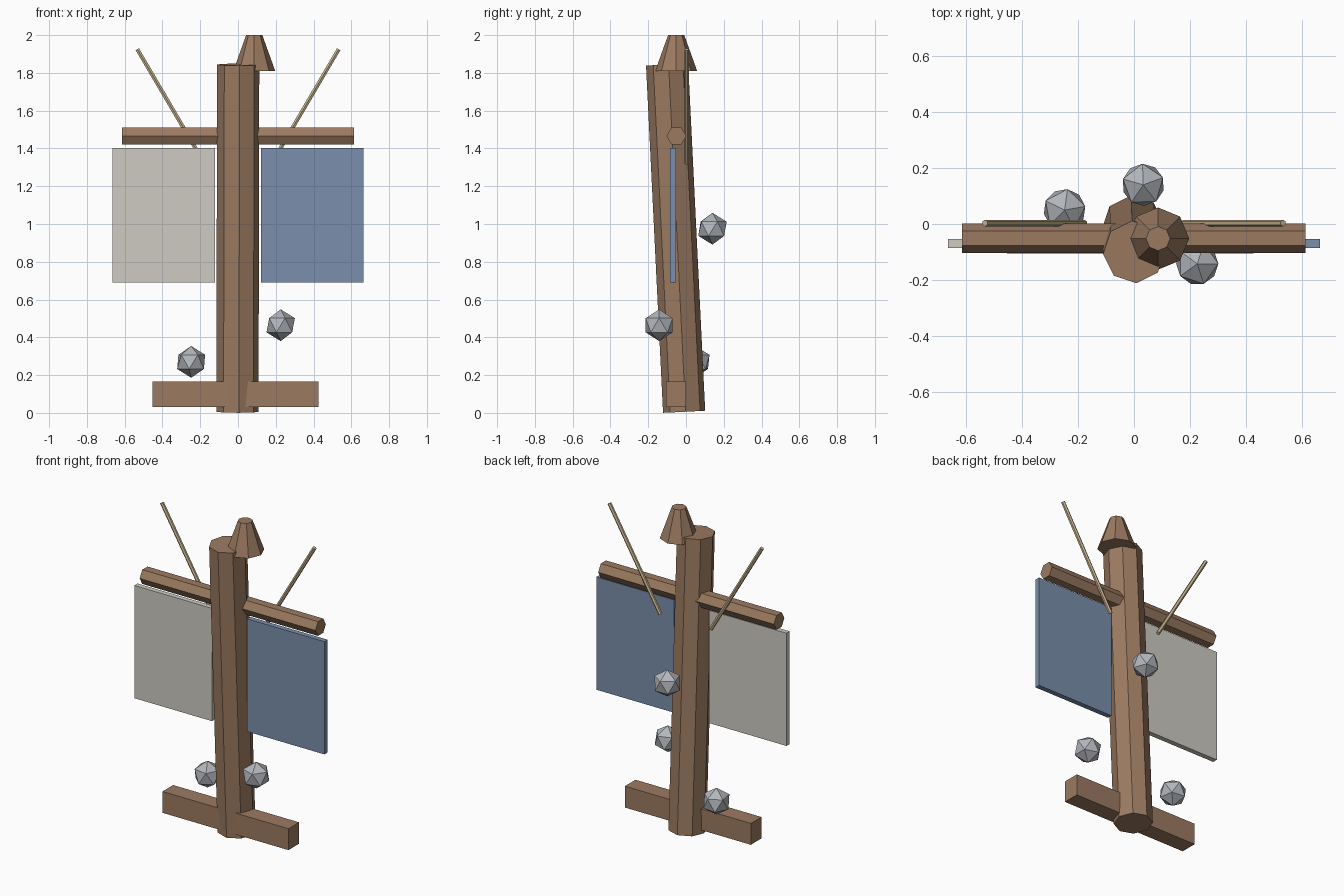
import bpy, bmesh
from math import radians
from mathutils import Vector, Matrix

cube = bpy.data.objects.get("Cube")
if cube:
    bpy.data.objects.remove(cube, do_unlink=True)


def material(name, rgb):
    m = bpy.data.materials.new(name)
    m.use_nodes = True
    m.diffuse_color = (*rgb, 1)
    m.node_tree.nodes["Principled BSDF"].inputs["Base Color"].default_value = (*rgb, 1)
    return m


WOOD = material("brown wood", (0.33, 0.197, 0.12))
PALE = material("pale cloth", (0.62, 0.60, 0.54))
BLUE = material("blue cloth", (0.195, 0.275, 0.413))
STONE = material("grey stone", (0.45, 0.47, 0.50))
TAN = material("tan stick", (0.59, 0.47, 0.28))


def add_object(name, bm, mat):
    mesh = bpy.data.meshes.new(name)
    bmesh.ops.recalc_face_normals(bm, faces=bm.faces)
    bm.to_mesh(mesh)
    bm.free()
    mesh.materials.append(mat)
    obj = bpy.data.objects.new(name, mesh)
    bpy.context.scene.collection.objects.link(obj)
    return obj


def rod(name, start, end, radius, sides, mat, tip=None, turn=0):
    """Prism or tapered prism running from start to end."""
    a, b = Vector(start), Vector(end)
    axis = b - a
    rot = Vector((0, 0, 1)).rotation_difference(axis).to_matrix().to_4x4()
    place = Matrix.Translation((a + b) / 2) @ rot @ Matrix.Rotation(radians(turn), 4, "Z")
    bm = bmesh.new()
    bmesh.ops.create_cone(bm, cap_ends=True, segments=sides, radius1=radius,
                          radius2=radius if tip is None else tip,
                          depth=axis.length, matrix=place)
    return add_object(name, bm, mat)


def box(name, low, high, mat):
    a, b = Vector(low), Vector(high)
    bm = bmesh.new()
    place = Matrix.Translation((a + b) / 2) @ Matrix.Diagonal((*(b - a), 1))
    bmesh.ops.create_cube(bm, size=1, matrix=place)
    return add_object(name, bm, mat)


def stone(name, centre, turn):
    bm = bmesh.new()
    place = Matrix.Translation(centre) @ Matrix.Rotation(radians(turn), 4, "Z")
    bmesh.ops.create_icosphere(bm, subdivisions=1, radius=0.084, matrix=place)
    return add_object(name, bm, STONE)


# Leaning post with its offset cap
rod("post", (-0.003, -0.01, 0.006), (0.001, -0.1, 1.844), 0.112, 8, WOOD, turn=4)
rod("post_cap", (0.086, -0.052, 1.81), (0.086, -0.052, 2.0), 0.111, 8, WOOD, tip=0.043)

# Crossbar and foot beam
rod("crossbar", (-0.615, -0.051, 1.466), (0.613, -0.051, 1.466), 0.052, 6, WOOD)
box("foot_beam", (-0.453, -0.106, 0.03), (0.427, 0.0, 0.165), WOOD)

# Hanging panels and slanted sticks on each side
for side, sign, cloth in (("right", -1, PALE), ("left", 1, BLUE)):
    xs = sorted((sign * 0.122, sign * 0.664))
    box(side + "_panel", (xs[0], -0.086, 0.69), (xs[1], -0.054, 1.402), cloth)
    rod(side + "_stick", (sign * 0.177, 0.003, 1.32), (sign * 0.533, 0.003, 1.925),
        0.012, 6, TAN)

# Loose stones
stone("lower_stone", (-0.248, 0.05, 0.27), 10)
stone("front_stone", (0.226, -0.142, 0.464), 0)
stone("back_stone", (0.033, 0.14, 0.975), 20)
